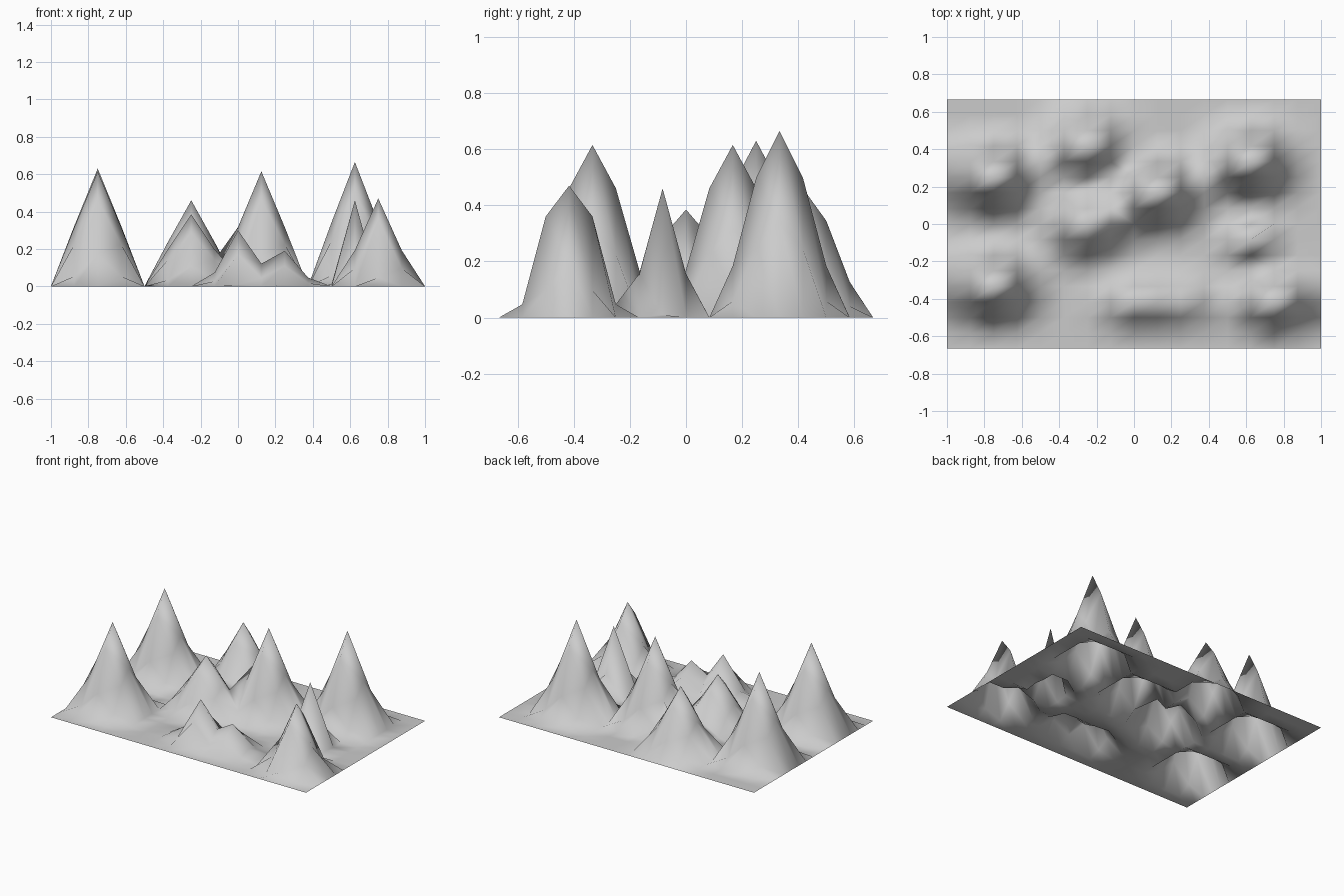
import bpy, bmesh
from math import hypot

if "Cube" in bpy.data.objects:
    bpy.data.objects.remove(bpy.data.objects["Cube"])

# Mountain peaks: x column, y row (grid steps from centre), height, flat core radius, outer radius
PEAKS = [
    (-6, -4, 0.615, 0.0, 0.255),
    (-6, 3, 0.63, 0.0, 0.255),
    (-2, 5, 0.46, 0.0, 0.255),
    (-2, 0, 0.385, 0.0, 0.255),
    (1, 2, 0.615, 0.0, 0.255),
    (5, 4, 0.665, 0.0, 0.255),
    (5, -1, 0.46, 0.0, 0.137),
    (6, -5, 0.47, 0.03, 0.2),
    (0, -5, 0.30, 0.0, 0.185),
    (2, -5, 0.19, 0.0, 0.185),
]
N = 16
DX, DY = 2 / N, (4 / 3) / N


def falloff(d, core, radius):
    """Smooth bell falloff, 1 at the peak and 0 at the radius."""
    r = 1 - min(max((d - core) / (radius - core), 0), 1)
    return r * r * (3 - 2 * r)


def height(x, y):
    return sum(h * falloff(hypot(x - i * DX, y - j * DY), core, rad)
               for i, j, h, core, rad in PEAKS)


# Terrain sheet: flat grid pulled up into peaks
bm = bmesh.new()
bmesh.ops.create_grid(bm, x_segments=N, y_segments=N, size=1)
for v in bm.verts:
    v.co.y *= 2 / 3
    v.co.z = height(v.co.x, v.co.y)
for f in bm.faces:
    f.smooth = True
mesh = bpy.data.meshes.new("mountain_terrain")
bm.to_mesh(mesh)
bm.free()
terrain = bpy.data.objects.new("mountain_terrain", mesh)
bpy.context.collection.objects.link(terrain)
